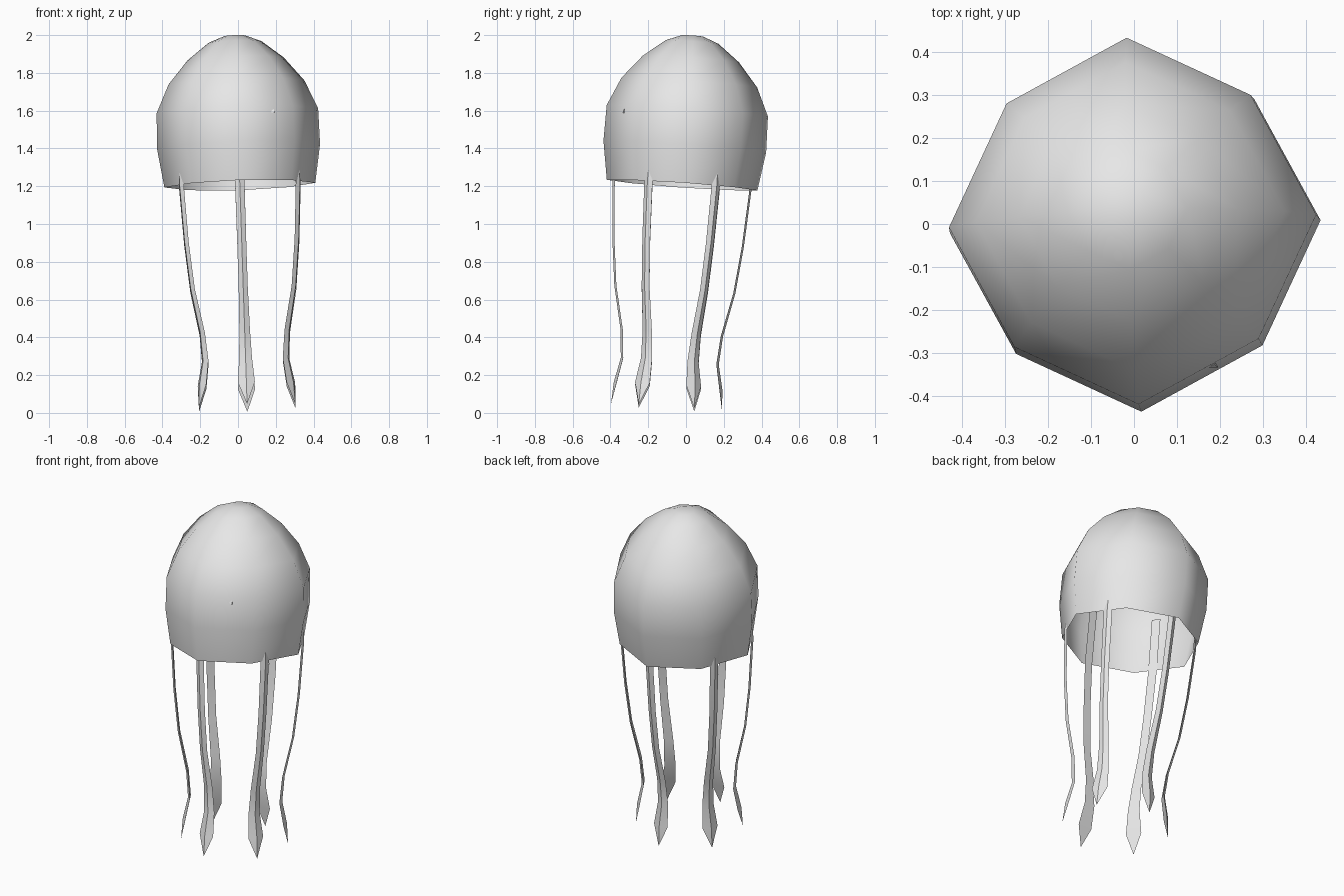
import bpy, bmesh, math
from mathutils import Matrix, Vector

cube = bpy.data.objects.get("Cube")
if cube:
    bpy.data.objects.remove(cube, do_unlink=True)

# One pale grey for the whole animal
grey = bpy.data.materials.new("pale_grey")
grey.use_nodes = True
grey.diffuse_color = (0.8, 0.8, 0.8, 1)
grey.node_tree.nodes["Principled BSDF"].inputs["Base Color"].default_value = (0.8, 0.8, 0.8, 1)

# The body leans slightly about the middle of the bell
pivot = Matrix.Translation((0, 0, 1.5))
lean = (pivot @ Matrix.Rotation(math.radians(-1.9), 4, 'Y')
        @ Matrix.Rotation(math.radians(-4), 4, 'X') @ pivot.inverted())


def finish(bm, name, matrix, angle):
    bm.transform(matrix)
    mesh = bpy.data.meshes.new(name)
    bm.to_mesh(mesh)
    bm.free()
    mesh.materials.append(grey)
    obj = bpy.data.objects.new(name, mesh)
    bpy.context.collection.objects.link(obj)
    bpy.ops.object.select_all(action='DESELECT')
    obj.select_set(True)
    bpy.context.view_layer.objects.active = obj
    bpy.ops.object.shade_smooth_by_angle(angle=math.radians(angle))
    return obj


def loft(bm, rings):
    for low, high in zip(rings, rings[1:]):
        n = len(low)
        for j in range(n):
            k = (j + 1) % n
            bm.faces.new((low[j], low[k], high[k], high[j]))


# Bell: open eight-sided dome, corners on the diagonals pulled in a little
bell_profile = [(0.40, 1.205), (0.432, 1.41), (0.428, 1.60), (0.36, 1.75),
                (0.255, 1.875), (0.14, 1.965), (0.055, 1.998)]
bm = bmesh.new()
rings = []
for radius, z in bell_profile:
    ring = []
    for j in range(8):
        a = j * math.pi / 4
        r = radius * (0.94 if j % 2 else 1.0)
        ring.append(bm.verts.new((r * math.cos(a), r * math.sin(a), z)))
    rings.append(ring)
loft(bm, rings)
bm.faces.new(rings[-1])
finish(bm, "bell", lean @ Matrix.Rotation(math.radians(2), 4, 'Z'), 80)

# Tentacles: six ribbons with a ridge outside and a leaf-shaped tip
# (distance from axis, height, half width, thickness)
ribbon = [(0.272, 0.14, 0.045, 0.016), (0.247, 0.27, 0.034, 0.013),
          (0.260, 0.42, 0.028, 0.012), (0.310, 0.65, 0.024, 0.011),
          (0.338, 0.90, 0.024, 0.011), (0.357, 1.20, 0.025, 0.011),
          (0.350, 1.52, 0.025, 0.011)]
for i in range(6):
    bm = bmesh.new()
    rings = []
    for r, z, half, thick in ribbon:
        rings.append([bm.verts.new(p) for p in
                      ((r, -half, z), (r + thick, 0, z), (r, half, z))])
    loft(bm, rings)
    tip = bm.verts.new((0.295, 0, 0.022))
    low = rings[0]
    for j in range(3):
        bm.faces.new((tip, low[(j + 1) % 3], low[j]))
    bm.faces.new(rings[-1])
    bmesh.ops.recalc_face_normals(bm, faces=bm.faces)
    finish(bm, f"tentacle_{i + 1}",
           lean @ Matrix.Rotation(math.radians(60 * i - 90), 4, 'Z'), 35)

# Specks: tiny chips along the inner front left wall (sideways, height, outward)
outward = Vector((1, -1, 0)).normalized()
sideways = Vector((-1, -1, 0)).normalized()
specks = [(-0.09, 1.44, 0), (0.01, 1.40, 0), (-0.04, 1.33, 0),
          (0.17, 1.52, 0), (-0.10, 1.55, 0), (0.10, 1.60, 0.012)]
for i, (side, z, extra) in enumerate(specks):
    bm = bmesh.new()
    bmesh.ops.create_cone(bm, cap_ends=True, segments=3, radius1=0.016,
                          radius2=0, depth=0.02)
    place = outward * (0.38 - 0.3 * abs(side) + extra) + sideways * side
    place.z = z
    finish(bm, f"speck_{i + 1}", Matrix.Translation(place)
           @ Matrix.Rotation(i * 1.3, 4, 'Y'), 30)
